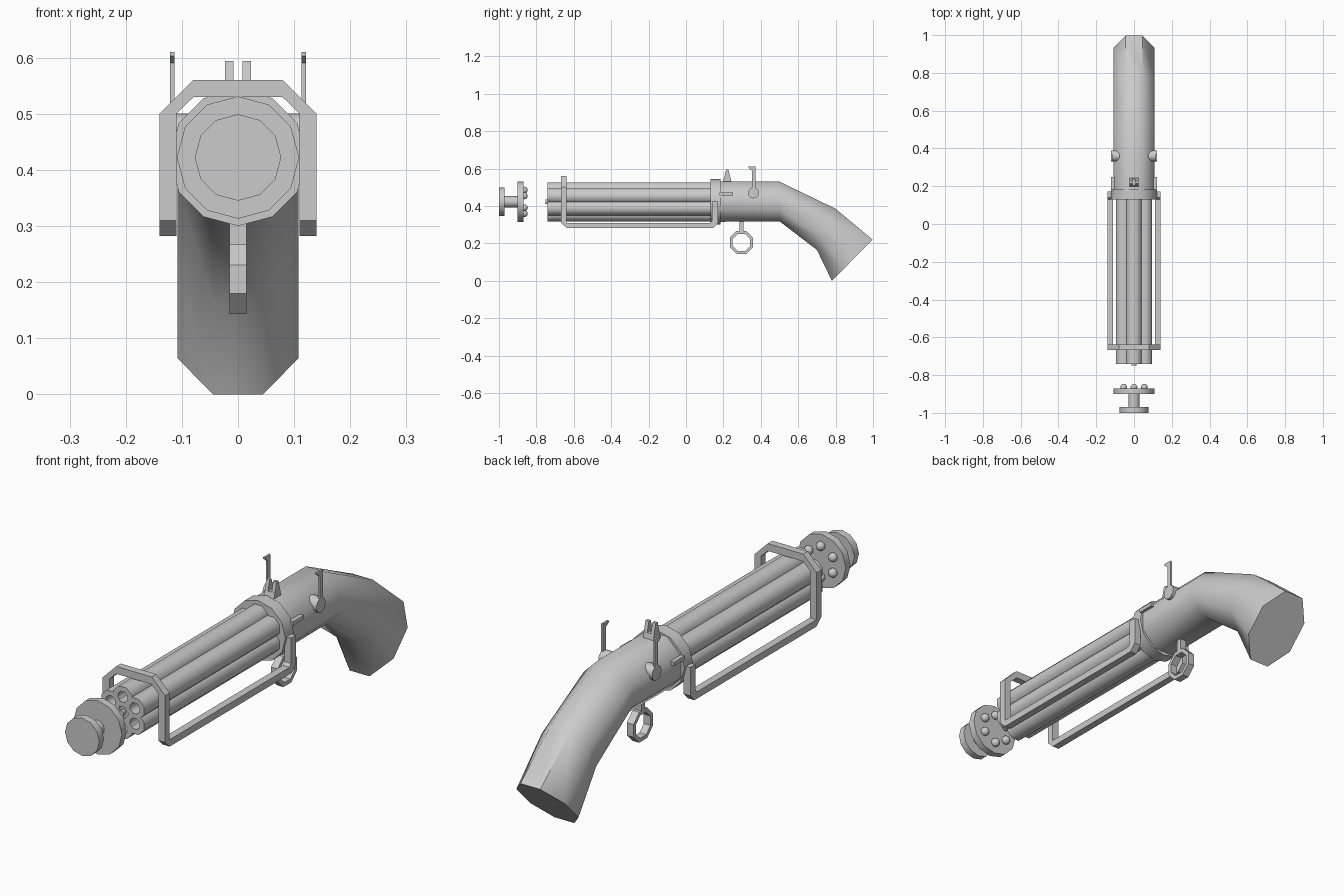
import bpy
import bmesh
from math import sin, cos, pi, radians
from mathutils import Vector

if "Cube" in bpy.data.objects:
    bpy.data.objects.remove(bpy.data.objects["Cube"], do_unlink=True)

AXIS_Z = 0.422     # height of the bore line
RING = 0.063       # spacing circle of the barrels


def finish(bm, name, smooth=None):
    bmesh.ops.remove_doubles(bm, verts=bm.verts[:], dist=1e-5)
    bmesh.ops.recalc_face_normals(bm, faces=bm.faces[:])
    mesh = bpy.data.meshes.new(name)
    bm.to_mesh(mesh)
    bm.free()
    obj = bpy.data.objects.new(name, mesh)
    bpy.context.collection.objects.link(obj)
    if smooth:
        bpy.ops.object.select_all(action='DESELECT')
        obj.select_set(True)
        bpy.context.view_layer.objects.active = obj
        bpy.ops.object.shade_smooth_by_angle(angle=radians(smooth))
    return obj


def skin(bm, rings, closed=False):
    """Join equal rings of points with quads, capping the ends if open."""
    rows = [[bm.verts.new(p) for p in ring] for ring in rings]
    n = len(rows[0])
    pairs = list(zip(rows, rows[1:]))
    if closed:
        pairs.append((rows[-1], rows[0]))
    for a, b in pairs:
        for i in range(n):
            j = (i + 1) % n
            bm.faces.new((a[i], a[j], b[j], b[i]))
    if not closed:
        bm.faces.new(rows[0])
        bm.faces.new(rows[-1])


def lathe(name, profile, sides=12, x=0, z=AXIS_Z, turn=0.0):
    """Spin (radius, y) pairs around an axis along y."""
    bm = bmesh.new()
    rings = []
    for r, y in profile:
        angles = [2 * pi * (i + turn) / sides for i in range(sides)]
        rings.append([(x + r * sin(a), y, z + r * cos(a)) for a in angles])
    skin(bm, rings)
    return finish(bm, name, 50)


def prism(name, outline, axis, a, b, smooth=None):
    """Extrude an outline along x (outline is y, z) or y (outline is x, z)."""
    bm = bmesh.new()
    place = (lambda p, t: (t, p[0], p[1])) if axis == 'x' else (lambda p, t: (p[0], t, p[1]))
    skin(bm, [[place(p, t) for p in outline] for t in (a, b)])
    return finish(bm, name, smooth)


def rect(u0, u1, v0, v1):
    return [(u0, v0), (u1, v0), (u1, v1), (u0, v1)]


def polygon(u, v, r, sides, turn=0.0):
    return [(u + r * cos(2 * pi * (i + turn) / sides),
             v + r * sin(2 * pi * (i + turn) / sides)) for i in range(sides)]


# Loose plug in front of the muzzle: knob, stem and ball plate
lathe("plug_knob", [(0.077, -1.0), (0.077, -0.97)])
lathe("plug_stem", [(0.03, -0.98), (0.03, -0.89)])
lathe("plug_plate", [(0.109, -0.9), (0.109, -0.87)])

# Ring of six barrels with open bores, and a ball facing each one
barrel_r = 0.041 / cos(pi / 8)
for i in range(6):
    a = i * pi / 3
    x, z = RING * sin(a), AXIS_Z + RING * cos(a)
    lathe(f"barrel_{i + 1}",
          [(barrel_r, 0.15), (barrel_r, -0.74), (0.023, -0.74), (0.023, -0.3)],
          8, x, z, 0.5)
    bm = bmesh.new()
    bmesh.ops.create_uvsphere(bm, u_segments=12, v_segments=8, radius=0.018)
    bmesh.ops.translate(bm, verts=bm.verts[:], vec=Vector((x, -0.864, z)))
    finish(bm, f"plug_ball_{i + 1}", 60)
lathe("barrel_core", [(0.028, 0.15), (0.028, -0.735)], 8)
lathe("barrel_pin", [(0.012, -0.7), (0.012, -0.75)], 8)

# Collar between barrels and stock
lathe("collar", [(0.122, 0.13), (0.122, 0.185)])

# Stock: stretched octagon sections between top and bottom (y, z) points
sections = [((0.15, 0.53), (0.15, 0.315)), ((0.5, 0.53), (0.5, 0.318)),
            ((0.8, 0.385), (0.7, 0.165)), ((0.998, 0.22), (0.78, 0.0))]
rings = []
for top, bottom in sections:
    top, bottom = Vector(top), Vector(bottom)
    ring = []
    for u, v in polygon(0, 0, 1 / cos(pi / 8), 8, 0.5):
        p = bottom.lerp(top, (v + 1) / 2)
        ring.append((0.108 * u, p.x, p.y))
    rings.append(ring)
bm = bmesh.new()
skin(bm, rings)
finish(bm, "stock", 50)

# Front arch over the barrels
half = [(0.14, 0.31), (0.14, 0.5), (0.08, 0.56)]
inner = [(0.079, 0.53), (0.11, 0.5), (0.11, 0.31)]
arch = half + [(-x, z) for x, z in reversed(half)]
arch += [(-x, z) for x, z in reversed(inner)] + inner
prism("front_arch", arch, 'y', -0.668, -0.638)

# Side rails with rear posts, levers and pegs
rail = [(-0.668, 0.31), (-0.638, 0.282), (0.145, 0.282), (0.172, 0.31), (0.172, 0.425),
        (0.14, 0.425), (0.14, 0.322), (0.13, 0.31)]
lever = [(0.352, 0.46), (0.371, 0.46), (0.371, 0.61), (0.334, 0.61),
         (0.334, 0.603), (0.352, 0.59)]
for side, s in (("left", 1), ("right", -1)):
    prism(f"{side}_rail", rail, 'x', s * 0.11, s * 0.14)
    prism(f"{side}_lever", lever, 'x', s * 0.113, s * 0.121)
    prism(f"{side}_lever_pivot", polygon(0.36, 0.47, 0.03, 12), 'x', s * 0.075, s * 0.121, 50)
    prism(f"{side}_peg", rect(0.18, 0.25, 0.455, 0.471), 'x', s * 0.104, s * 0.121)

# Rear sight: tapered base with two prongs
prism("sight_base", [(0.195, 0.52), (0.245, 0.52), (0.238, 0.552), (0.204, 0.552)],
      'x', -0.023, 0.023)
for side, s in (("left", 1), ("right", -1)):
    prism(f"sight_prong_{side}",
          [(0.204, 0.55), (0.238, 0.55), (0.227, 0.594), (0.214, 0.594)],
          'x', s * 0.008, s * 0.023)

# Trigger ring and its stem
ring_y, ring_z = 0.296, 0.205
bm = bmesh.new()
loops = []
for r, x in ((0.067, -0.015), (0.067, 0.015), (0.05, 0.015), (0.05, -0.015)):
    loops.append([(x, y, z) for y, z in polygon(ring_y, ring_z, r, 8, 0.5)])
skin(bm, loops, closed=True)
finish(bm, "trigger_ring")
prism("trigger_stem", rect(0.285, 0.307, 0.255, 0.33), 'x', -0.015, 0.015)
